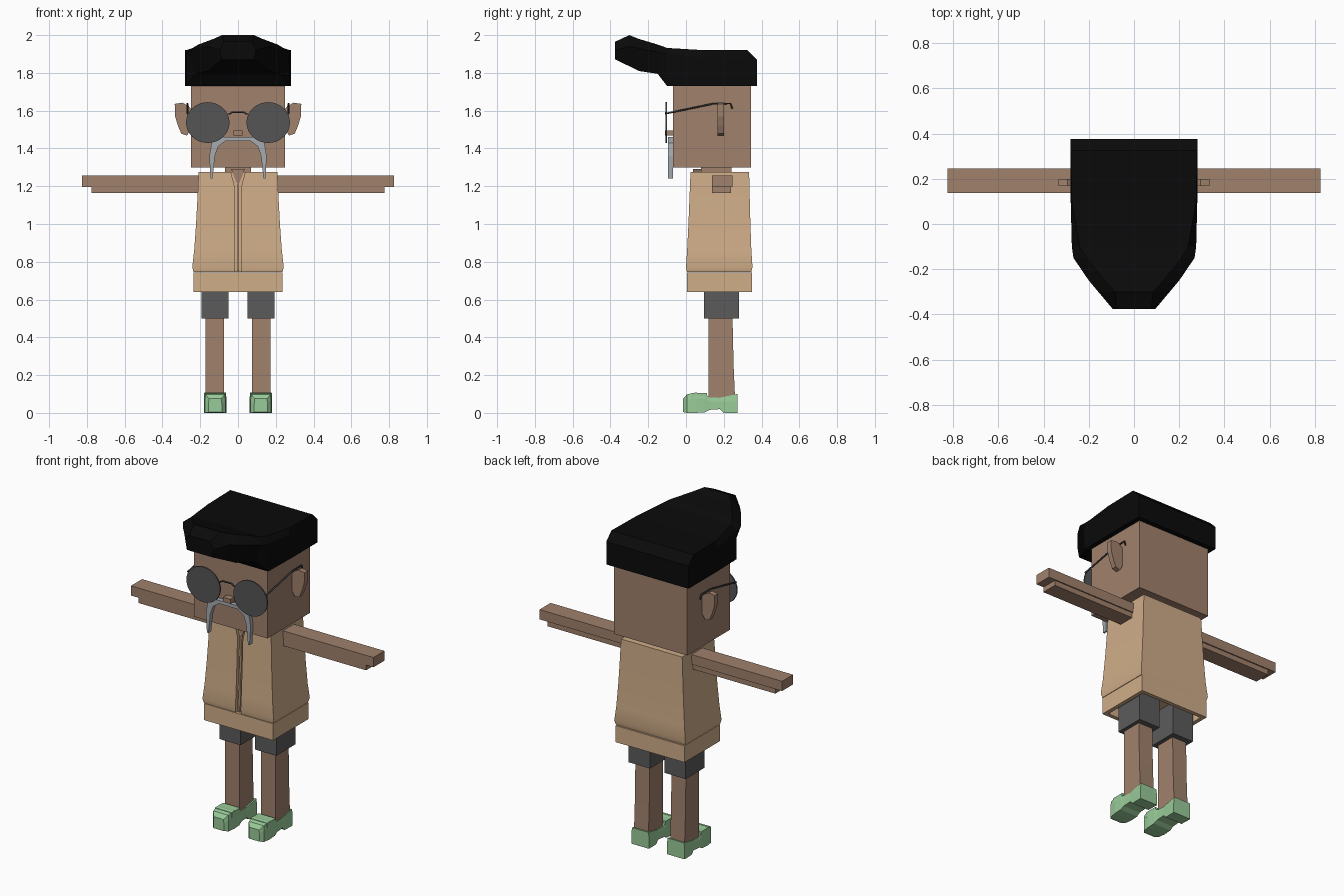
import bpy, bmesh, math
from mathutils import Vector

if "Cube" in bpy.data.objects:
    bpy.data.objects.remove(bpy.data.objects["Cube"], do_unlink=True)


def material(name, r, g, b):
    m = bpy.data.materials.new(name)
    m.use_nodes = True
    m.diffuse_color = (r, g, b, 1)
    bsdf = m.node_tree.nodes["Principled BSDF"]
    bsdf.inputs["Base Color"].default_value = (r, g, b, 1)
    bsdf.inputs["Roughness"].default_value = 0.8
    return m


SKIN = material("skin", 0.35, 0.22, 0.15)
TAN = material("tan cloth", 0.63, 0.42, 0.25)
BLACK = material("black hair", 0.003, 0.003, 0.003)
GREY = material("dark grey cloth", 0.105, 0.105, 0.108)
LENS = material("lens grey", 0.09, 0.09, 0.09)
FRAME = material("frame grey", 0.05, 0.05, 0.05)
SILVER = material("silver moustache", 0.38, 0.41, 0.44)
GREEN = material("green shoe", 0.32, 0.60, 0.32)


def loft(name, rings, mat, smooth=False):
    """Skin a list of equal-length point rings and cap both ends."""
    bm = bmesh.new()
    vs = [[bm.verts.new(p) for p in ring] for ring in rings]
    n = len(vs[0])
    for a, b in zip(vs, vs[1:]):
        for i in range(n):
            j = (i + 1) % n
            bm.faces.new((a[i], a[j], b[j], b[i]))
    bm.faces.new(vs[0])
    bm.faces.new(vs[-1])
    bmesh.ops.recalc_face_normals(bm, faces=bm.faces)
    me = bpy.data.meshes.new(name)
    bm.to_mesh(me)
    bm.free()
    me.materials.append(mat)
    ob = bpy.data.objects.new(name, me)
    bpy.context.collection.objects.link(ob)
    if smooth:
        bpy.ops.object.select_all(action="DESELECT")
        ob.select_set(True)
        bpy.context.view_layer.objects.active = ob
        bpy.ops.object.shade_smooth_by_angle(angle=math.radians(30))
    return ob


def rect(x0, x1, y0, y1, z):
    return [(x0, y0, z), (x1, y0, z), (x1, y1, z), (x0, y1, z)]


def box(name, x, y, z, mat):
    return loft(name, [rect(*x, *y, z[0]), rect(*x, *y, z[1])], mat)


def plate(name, outline, y0, y1, mat):
    """Extrude an x-z outline along y."""
    return loft(name, [[(x, y, z) for x, z in outline] for y in (y0, y1)], mat)


def wire(name, points, radius, mat):
    cu = bpy.data.curves.new(name, "CURVE")
    cu.dimensions = "3D"
    cu.bevel_depth = radius
    cu.bevel_resolution = 1
    cu.use_fill_caps = True
    sp = cu.splines.new("POLY")
    sp.points.add(len(points) - 1)
    for p, co in zip(sp.points, points):
        p.co = (*co, 1)
    cu.materials.append(mat)
    ob = bpy.data.objects.new(name, cu)
    bpy.context.collection.objects.link(ob)


# Head, neck and nose
box("head", (-.25, .25), (-.07, .345), (1.3, 1.8), SKIN)
box("neck", (-.07, .07), (.08, .24), (1.25, 1.31), SKIN)
box("nose", (-.025, .025), (-.11, -.065), (1.468, 1.495), SKIN)

# Swept hair: y, base half width, upper half width, top half width, base z, shoulder z, top z
hair = [(.375, .28, .28, .28, 1.73, 1.80, 1.87),
        (.325, .28, .28, .28, 1.73, 1.87, 1.92),
        (.10, .28, .28, .275, 1.73, 1.88, 1.92),
        (-.10, .275, .275, .24, 1.73, 1.90, 1.932),
        (-.15, .225, .268, .21, 1.795, 1.91, 1.95),
        (-.25, .16, .20, .13, 1.81, 1.93, 1.98),
        (-.30, .13, .158, .085, 1.835, 1.94, 2.0),
        (-.375, .085, .095, .075, 1.872, 1.92, 1.965)]
loft("hair", [[(-b, y, zb), (b, y, zb), (w, y, zs), (t, y, zt), (-t, y, zt), (-w, y, zs)]
              for y, b, w, t, zb, zs, zt in hair], BLACK)

# Moustache
half = [(.09, 1.46), (.14, 1.43), (.152, 1.36), (.145, 1.24),
        (.135, 1.24), (.122, 1.36), (.105, 1.41), (.065, 1.44)]
plate("moustache", half + [(-x, z) for x, z in reversed(half)], -.095, -.068, SILVER)

# Jacket with a narrow front groove: z, half width, front y, back y, groove half width
jacket = [(.745, .235, .005, .345, .018), (.772, .242, 0, .352, .018),
          (.86, .232, .006, .346, .018), (1.0, .222, .013, .341, .018),
          (1.15, .214, .019, .337, .018), (1.2, .212, .021, .336, .018),
          (1.275, .208, .024, .334, .038)]
loft("jacket", [[(-g, f, z), (-g, f + .02, z), (g, f + .02, z), (g, f, z),
                 (w, f, z), (w, b, z), (-w, b, z), (-w, f, z)]
                for z, w, f, b, g in jacket], TAN, smooth=True)
plate("throat", [(-.036, 1.29), (.036, 1.29), (0, 1.2)], .036, .08, SKIN)
loft("zip_strip", [rect(-.005, .005, .008, .03, .75), rect(-.005, .005, .03, .05, 1.21)], TAN)

# Hollow hem band
loft("hem_band", [rect(-.21, .21, .03, .325, .70), rect(-.21, .21, .03, .325, .64),
                  rect(-.235, .235, .005, .35, .64), rect(-.235, .235, .005, .35, .742)], TAN)

# Shoe cross-sections: y, half width, sole z, welt z, top z
shoe = [(-.015, .035, .004, .05, .075), (.005, .054, 0, .07, .098),
        (.05, .06, 0, .075, .108), (.10, .06, .003, .075, .10),
        (.125, .058, .016, .06, .082), (.18, .057, .02, .06, .08),
        (.20, .058, 0, .06, .085), (.272, .06, 0, .06, .10)]

ear = [(.24, 1.60), (.262, 1.625), (.295, 1.642), (.335, 1.636),
       (.333, 1.57), (.318, 1.52), (.30, 1.478), (.27, 1.468), (.24, 1.52)]

for s, side in ((1, "left"), (-1, "right")):
    def span(a, b):
        return (min(a * s, b * s), max(a * s, b * s))

    # Arm and hand
    box(side + "_arm", span(.19, .825), (.138, .245), (1.197, 1.257), SKIN)
    box(side + "_arm_underside", span(.19, .775), (.138, .238), (1.165, 1.197), SKIN)

    # Ear
    plate(side + "_ear", [(x * s, z) for x, z in ear], .168, .2, SKIN)

    # Glasses
    ring = [(s * .16 + .115 * math.cos(a), 1.537 + .108 * math.sin(a))
            for a in [i * math.tau / 32 for i in range(32)]]
    plate(side + "_lens", ring, -.109, -.101, LENS)
    wire(side + "_lens_hinge", [(s * .268, -.105, 1.585), (s * .268, .14, 1.636),
                               (s * .268, .235, 1.638), (s * .268, .245, 1.61)], .005, FRAME)

    # Shorts and leg
    box(side + "_shorts", span(.049, .194), (.095, .28), (.5, .72), GREY)
    loft(side + "_leg", [rect(*span(.074, .172), .12, .26, .07),
                         rect(*span(.074, .172), .12, .252, .25),
                         rect(*span(.074, .172), .12, .245, .56)], SKIN)

    # Shoe
    c = s * .121
    loft(side + "_shoe", [[(c - w, y, zb), (c + w, y, zb), (c + w, y, zm),
                           (c + w * .94, y, zt), (c - w * .94, y, zt), (c - w, y, zm)]
                          for y, w, zb, zm, zt in shoe], GREEN)
    box(side + "_shoe_tongue", (c - .058, c + .058), (.03, .11), (.075, .106), GREEN)

# Glasses bridge
wire("glasses_bridge", [(-.05, -.105, 1.58), (-.03, -.105, 1.592),
                        (.03, -.105, 1.592), (.05, -.105, 1.58)], .005, FRAME)
